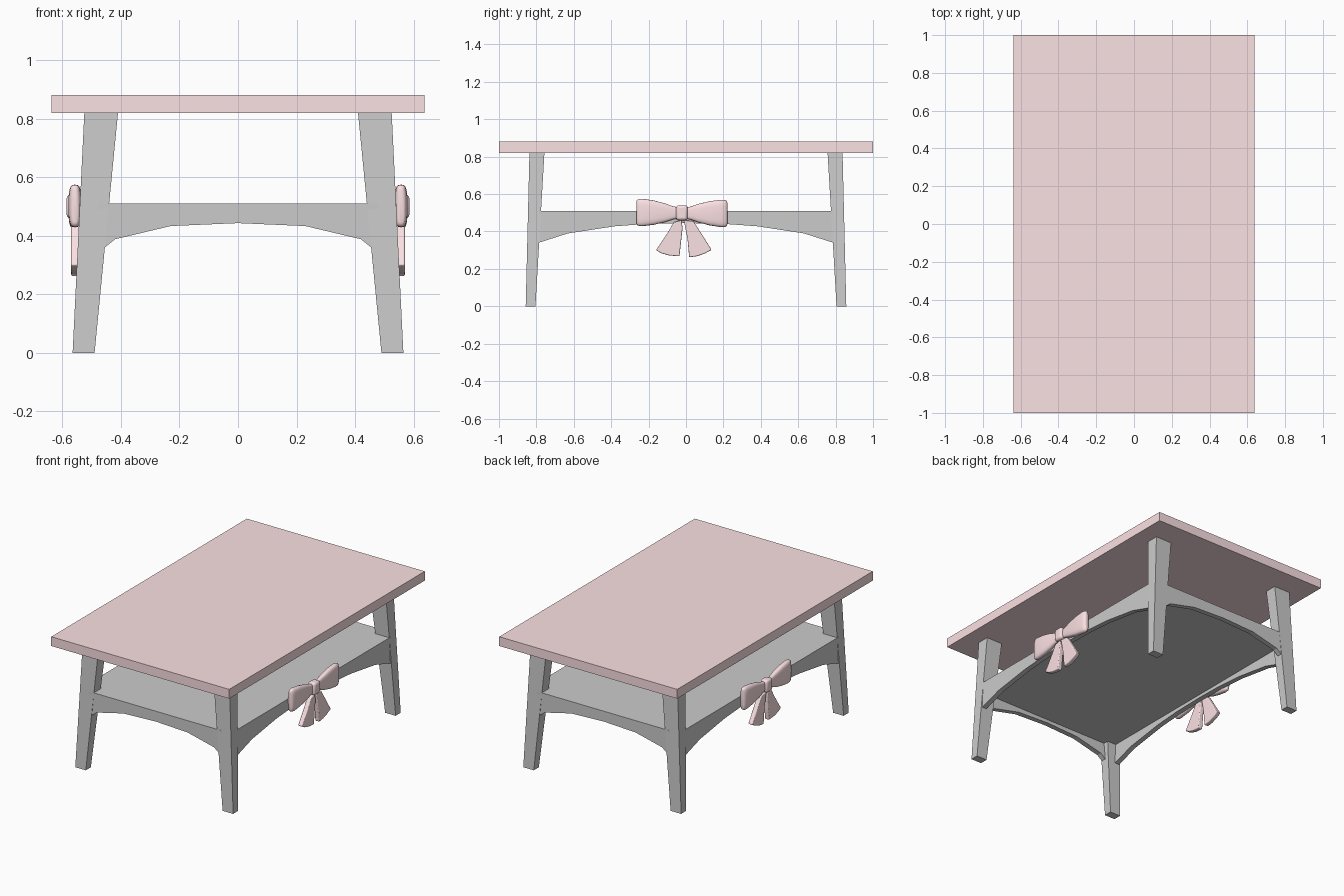
import bpy, bmesh
from math import cos, sin, tau, copysign

if "Cube" in bpy.data.objects:
    bpy.data.objects.remove(bpy.data.objects["Cube"])

pink = bpy.data.materials.new("pink")
pink.diffuse_color = (0.97, 0.75, 0.77, 1)
pink.use_nodes = True
pink.node_tree.nodes["Principled BSDF"].inputs["Base Color"].default_value = pink.diffuse_color


def loft(name, rings, mat=None, smooth=False, bevel=0):
    """Skin a list of equal-length point rings and cap both ends."""
    bm = bmesh.new()
    vs = [[bm.verts.new(p) for p in r] for r in rings]
    n = len(rings[0])
    for a, b in zip(vs, vs[1:]):
        for i in range(n):
            j = (i + 1) % n
            bm.faces.new((a[i], a[j], b[j], b[i]))
    bm.faces.new(vs[0])
    bm.faces.new(vs[-1])
    bmesh.ops.recalc_face_normals(bm, faces=bm.faces)
    me = bpy.data.meshes.new(name)
    bm.to_mesh(me)
    bm.free()
    ob = bpy.data.objects.new(name, me)
    bpy.context.collection.objects.link(ob)
    if mat:
        me.materials.append(mat)
    if bevel:
        m = ob.modifiers.new("bevel", 'BEVEL')
        m.width, m.segments = bevel, 3
    if smooth:
        bpy.ops.object.select_all(action='DESELECT')
        ob.select_set(True)
        bpy.context.view_layer.objects.active = ob
        bpy.ops.object.shade_smooth_by_angle(angle=0.8)
    return ob


def rect(x0, x1, y0, y1, z):
    return [(x0, y0, z), (x1, y0, z), (x1, y1, z), (x0, y1, z)]


def box(name, x0, x1, y0, y1, z0, z1, **kw):
    return loft(name, [rect(x0, x1, y0, y1, z) for z in (z0, z1)], **kw)


# Top and lower shelf
box("table_top", -.637, .637, -1, 1, .82, .88, mat=pink)
box("shelf", -.52, .52, -.825, .825, .465, .51)

# Splayed tapering legs
for sx, nx in ((-1, "left"), (1, "right")):
    for sy, ny in ((-1, "front"), (1, "back")):
        loft(f"{ny}_{nx}_leg", [rect(sx * .49, sx * .565, sy * .805, sy * .857, 0),
                                rect(sx * .41, sx * .525, sy * .757, sy * .837, .82)])


# Arched aprons between the legs
def arch(half):
    low = [(-a, z) for a, z in reversed(half)] + list(half[1:])
    return low + [(half[-1][0], .51), (-half[-1][0], .51)]


front_arch = arch([(0, .443), (.23, .433), (.42, .388), (.455, .36), (.48, .345)])
side_arch = arch([(0, .445), (.2, .441), (.38, .428), (.63, .39), (.787, .34)])
for s, fb, lr in ((-1, "front", "left"), (1, "back", "right")):
    loft(f"{fb}_apron", [[(a, s * y, z) for a, z in front_arch] for y in (.812, .845)])
    loft(f"{lr}_apron", [[(s * x, a, z) for a, z in side_arch] for x in (.508, .541)])


# Ribbon bows on both long sides
def lobe_ring(s, y, zc, hz, hx, n=20):
    ring = []
    for i in range(n):
        c, d = cos(tau * i / n), sin(tau * i / n)
        ring.append((s * (.557 + hx * copysign(abs(c) ** .6, c)), y,
                     zc + hz * copysign(abs(d) ** .6, d)))
    return ring


LOBE = [(.01, .03, .013), (.045, .034, .015), (.09, .05, .02), (.15, .065, .022),
        (.21, .073, .022), (.23, .072, .019), (.24, .067, .014), (.243, .058, .008)]
TAILS = {"front": [(-.065, .45), (-.025, .46), (-.018, .42), (-.035, .267), (-.09, .272),
                   (-.13, .283), (-.16, .3), (-.1, .39)],
         "back": [(-.012, .46), (.04, .455), (.075, .4), (.137, .302), (.1, .282),
                  (.06, .268), (.017, .262), (.008, .36)]}
for s, side in ((-1, "left"), (1, "right")):
    for d, end in ((-1, "front"), (1, "back")):
        loft(f"{side}_bow_{end}_loop",
             [lobe_ring(s, -.022 + d * o, .499 - d * .003 * o / .243, hz, hx) for o, hz, hx in LOBE],
             mat=pink, smooth=True)
        loft(f"{side}_bow_{end}_tail",
             [[(s * x, y, z) for y, z in TAILS[end]] for x in (.54, .57)],
             mat=pink, smooth=True, bevel=.005)
    box(f"{side}_bow_knot", s * .535, s * .586, -.053, .009, .46, .54,
        mat=pink, smooth=True, bevel=.014)
